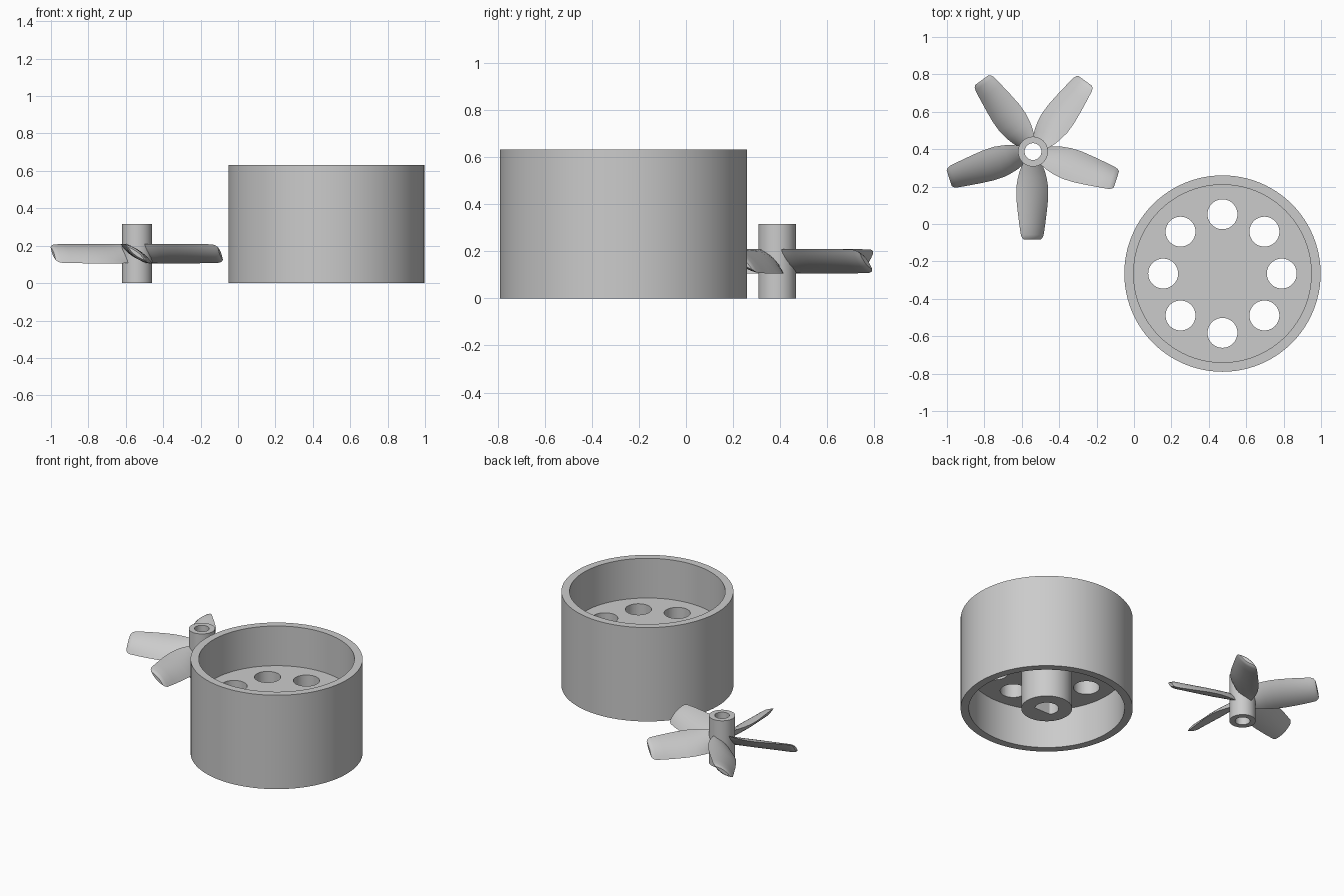
import bpy, bmesh, math
from mathutils import Matrix, Vector

if "Cube" in bpy.data.objects:
    bpy.data.objects.remove(bpy.data.objects["Cube"])

grey = bpy.data.materials.new("plain grey")
grey.diffuse_color = (0.6, 0.6, 0.6, 1)
grey.use_nodes = True
grey.node_tree.nodes["Principled BSDF"].inputs["Base Color"].default_value = grey.diffuse_color


def make(name, bm, loc=(0, 0, 0)):
    bmesh.ops.recalc_face_normals(bm, faces=bm.faces)
    me = bpy.data.meshes.new(name)
    bm.to_mesh(me)
    bm.free()
    me.materials.append(grey)
    ob = bpy.data.objects.new(name, me)
    ob.location = loc
    bpy.context.collection.objects.link(ob)
    return ob


def activate(ob):
    bpy.ops.object.select_all(action='DESELECT')
    ob.select_set(True)
    bpy.context.view_layer.objects.active = ob


def smooth(ob):
    activate(ob)
    bpy.ops.object.shade_smooth_by_angle(angle=math.radians(30))


def lathe(name, profile, loc, closed, steps):
    """Spin an (r, z) profile about the z axis."""
    bm = bmesh.new()
    vs = [bm.verts.new((r, 0, z)) for r, z in profile]
    edges = [bm.edges.new(p) for p in zip(vs, vs[1:])]
    if closed:
        edges.append(bm.edges.new((vs[-1], vs[0])))
    bmesh.ops.spin(bm, geom=vs + edges, cent=(0, 0, 0), axis=(0, 0, 1),
                   angle=2 * math.pi, steps=steps, use_merge=True)
    bmesh.ops.remove_doubles(bm, verts=bm.verts, dist=1e-5)
    return make(name, bm, loc)


def prism(bm, outline, z0, z1):
    """Closed prism over an (x, y) outline."""
    lo = [bm.verts.new((x, y, z0)) for x, y in outline]
    hi = [bm.verts.new((x, y, z1)) for x, y in outline]
    bm.faces.new(lo)
    bm.faces.new(hi)
    n = len(lo)
    for i in range(n):
        j = (i + 1) % n
        bm.faces.new((lo[i], lo[j], hi[j], hi[i]))


def circle(cx, cy, r, n=48):
    return [(cx + r * math.cos(2 * math.pi * i / n),
             cy + r * math.sin(2 * math.pi * i / n)) for i in range(n)]


# Drum: outer ring, mid-height web and central boss below the web
DRUM = (0.473, -0.265, 0)
drum = lathe("drum", [(0, 0.365), (0.475, 0.365), (0.475, 0.632), (0.525, 0.632),
                      (0.525, 0), (0.475, 0), (0.475, 0.265), (0.155, 0.265),
                      (0.155, 0), (0, 0)], DRUM, False, 96)

# Eight round holes through the web and a blind D-shaped shaft socket
bm = bmesh.new()
for k in range(8):
    a = k * math.pi / 4
    prism(bm, circle(0.317 * math.cos(a), 0.317 * math.sin(a), 0.08), 0.2, 0.45)
prism(bm, [(x, max(y, -0.04)) for x, y in circle(0, 0, 0.073)
           if y > -0.05], -0.05, 0.2)
cutter = make("hole_cutter", bm, DRUM)
cutter.hide_render = True
mod = drum.modifiers.new("holes", 'BOOLEAN')
mod.operation = 'DIFFERENCE'
mod.solver = 'EXACT'
mod.object = cutter
activate(drum)
bpy.ops.object.modifier_apply(modifier=mod.name)
bpy.data.objects.remove(cutter)
smooth(drum)

# Propeller hub: short tube
PROP = (-0.54, 0.387, 0)
hub = lathe("propeller_hub", [(0.045, 0), (0.08, 0), (0.08, 0.317), (0.045, 0.317)],
            PROP, True, 48)
smooth(hub)

# Blade stations: radius, half width, half height, half thickness
STATIONS = [(0.058, 0.048, 0.050, 0.016), (0.10, 0.066, 0.052, 0.020),
            (0.14, 0.077, 0.052, 0.022), (0.19, 0.085, 0.052, 0.023),
            (0.25, 0.085, 0.052, 0.023), (0.32, 0.078, 0.052, 0.022),
            (0.39, 0.069, 0.051, 0.021), (0.445, 0.061, 0.049, 0.020),
            (0.462, 0.054, 0.043, 0.016), (0.470, 0.044, 0.034, 0.010)]
N = 8


def blade(name, angle):
    """Loft a pitched lens section along the blade."""
    bm = bmesh.new()
    rings = []
    for r, w, h, t in STATIONS:
        normal = Vector((0, h, w)).normalized()
        ring = []
        for i in range(2 * N):
            s = 1 - 2 * i / N if i <= N else -1 + 2 * (i - N) / N
            side = 1 if i <= N else -1
            p = Vector((r, w * s - 0.004, 0.158 - h * s))
            ring.append(bm.verts.new(p + normal * side * t * (1 - s * s)))
        rings.append(ring)
    for a, b in zip(rings, rings[1:]):
        for i in range(2 * N):
            j = (i + 1) % (2 * N)
            bm.faces.new((a[i], a[j], b[j], b[i]))
    bm.faces.new(rings[0])
    bm.faces.new(rings[-1])
    bmesh.ops.rotate(bm, verts=bm.verts, cent=(0, 0, 0),
                     matrix=Matrix.Rotation(angle, 3, 'Z'))
    smooth(make(name, bm, PROP))


# Five evenly spaced blades
for k in range(5):
    blade(f"propeller_blade_{k + 1}", math.radians(270 + 72 * k))
